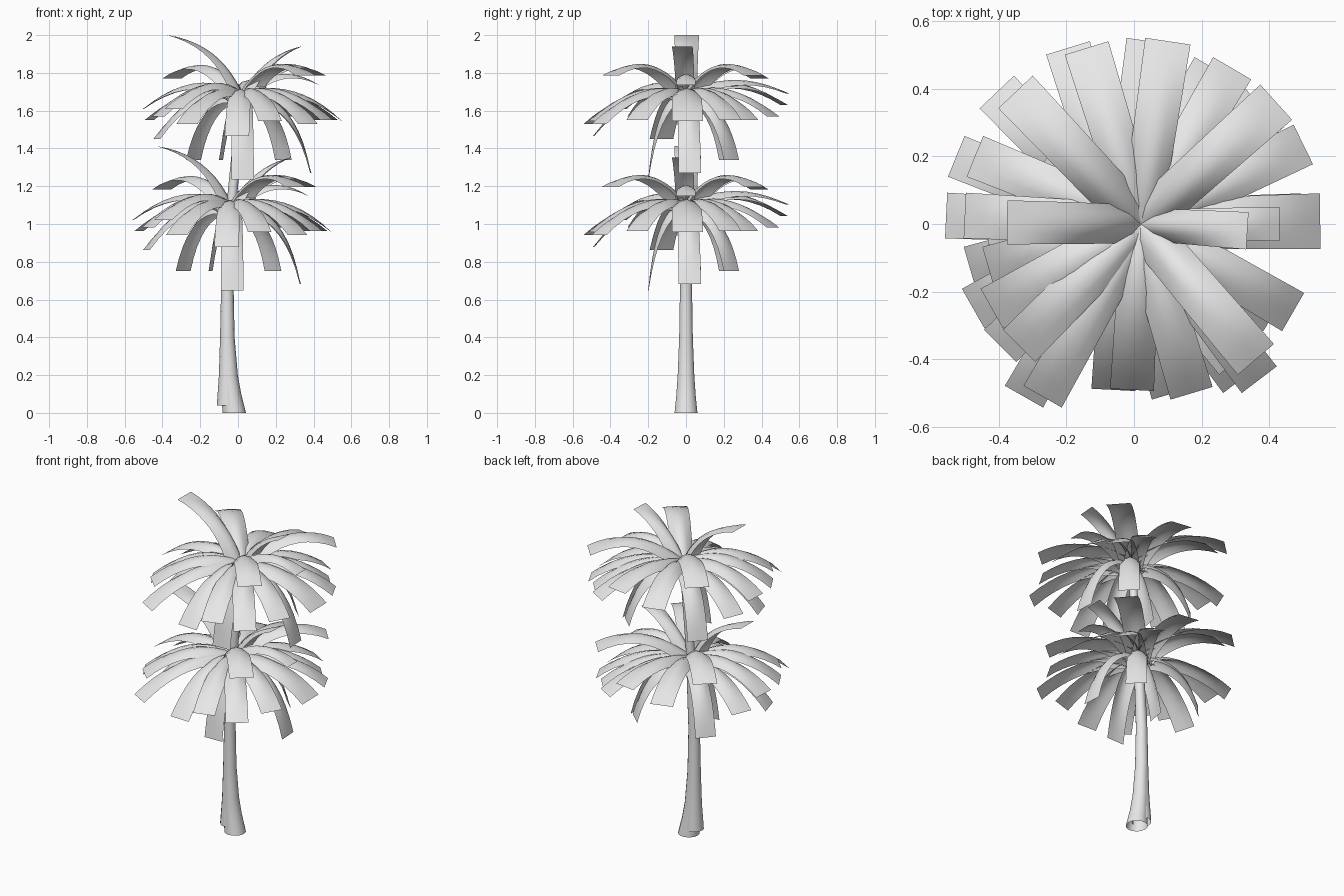
import bpy
from math import cos, sin, pi
from mathutils import Vector

cube = bpy.data.objects.get("Cube")
if cube:
    bpy.data.objects.remove(cube, do_unlink=True)

grey = bpy.data.materials.new("pale grey")
grey.use_nodes = True
colour = (0.8, 0.8, 0.8, 1)
grey.diffuse_color = colour
grey.node_tree.nodes["Principled BSDF"].inputs["Base Color"].default_value = colour


def loft(rows, closed, verts, faces):
    """Join successive rows of points with quads."""
    start, width = len(verts), len(rows[0])
    for row in rows:
        verts.extend(row)
    for r in range(len(rows) - 1):
        for c in range(width if closed else width - 1):
            a = start + r * width + c
            b = start + r * width + (c + 1) % width
            faces.append((a, b, b + width, a + width))


def make_object(name, verts, faces):
    mesh = bpy.data.meshes.new(name)
    mesh.from_pydata(verts, [], faces)
    mesh.materials.append(grey)
    mesh.shade_smooth()
    obj = bpy.data.objects.new(name, mesh)
    bpy.context.collection.objects.link(obj)
    return obj


# Hollow tapering trunk from (x, z, radius) stations
def make_trunk(name, stations, sides=14):
    rings = [[(x + radius * cos(2 * pi * i / sides), radius * sin(2 * pi * i / sides), z)
              for i in range(sides)] for x, z, radius in stations]
    verts, faces = [], []
    loft(rings, True, verts, faces)
    return make_object(name, verts, faces)


# Arched leaf: rounded across near the crown, flat at the tip
def add_leaf(centre, tip, width, reach, bend_height, verts, faces, steps=10):
    bend = centre.lerp(tip, reach)
    bend.z = bend_height
    outward = Vector((tip.x - centre.x, tip.y - centre.y, 0)).normalized()
    side = Vector((-outward.y, outward.x, 0))
    rows = []
    for i in range(steps + 1):
        t = i / steps
        point = centre * (1 - t) ** 2 + bend * (2 * t * (1 - t)) + tip * t ** 2
        tangent = ((bend - centre) * (1 - t) + (tip - bend) * t).normalized()
        up = tangent.cross(side)
        half = width / 2 * (0.88 + 0.12 * t)
        sag = 0.06 * (1 - t)
        rows.append([point + side * half * s - up * sag * s * s
                     for s in (-1, -0.5, 0, 0.5, 1)])
    loft(rows, False, verts, faces)


# Leaf tiers: (width, bend reach, bend height, tips)
tiers = [
    # tall upright leaves
    (0.13, 0.3, 1.96, [(-0.375, 0.005, 2.0)]),
    (0.11, 0.4, 1.9, [(0.335, -0.02, 1.94)]),
    # high arching leaves
    (0.14, 0.5, 1.945, [(0.42, 0.36, 1.785), (-0.35, 0.39, 1.77), (0.36, -0.4, 1.785)]),
    (0.1, 0.5, 1.87, [(0.43, 0, 1.735)]),
    # middle leaves
    (0.135, 0.5, 1.83, [(0.1, 0.54, 1.69), (-0.14, 0.52, 1.63), (-0.5, 0.025, 1.61),
                        (-0.34, -0.36, 1.61), (-0.42, -0.25, 1.57)]),
    # low spreading leaves
    (0.13, 0.55, 1.78, [(0.5, 0.235, 1.55), (0.4, 0.335, 1.55), (0.29, 0.46, 1.57),
                        (-0.47, 0.2, 1.55), (-0.43, -0.13, 1.45), (-0.27, -0.51, 1.53),
                        (-0.006, -0.49, 1.465), (0.17, -0.5, 1.545), (0.37, -0.46, 1.53),
                        (0.47, -0.26, 1.55)]),
    (0.165, 0.55, 1.78, [(0.55, 0.008, 1.545)]),
    # hanging leaves
    (0.12, 0.8, 1.7, [(0.385, 0.02, 1.27), (0.025, -0.2, 1.235), (0.24, 0.24, 1.34),
                      (-0.235, 0.22, 1.34), (-0.09, 0.02, 1.34)]),
]


def make_crown(name, shift):
    verts, faces = [], []
    centre = Vector((0.02, 0, 1.7))
    for width, reach, bend_height, tips in tiers:
        for tip in tips:
            add_leaf(centre, Vector(tip), width, reach, bend_height, verts, faces)
    crown = make_object(name, verts, faces)
    crown.location = shift
    return crown


make_crown("upper_crown", (0, 0, 0))
make_crown("lower_crown", (-0.055, 0, -0.588))

make_trunk("short_trunk", [(-0.02, 0, 0.062), (-0.035, 0.1, 0.052), (-0.046, 0.2, 0.045),
                           (-0.055, 0.4, 0.037), (-0.056, 0.7, 0.032), (-0.035, 1.11, 0.025)])
make_trunk("tall_trunk", [(-0.056, 0.04, 0.056), (-0.057, 0.2, 0.044), (-0.058, 0.4, 0.037),
                          (-0.057, 0.64, 0.033), (-0.03, 1.15, 0.026), (0.02, 1.7, 0.022)])
